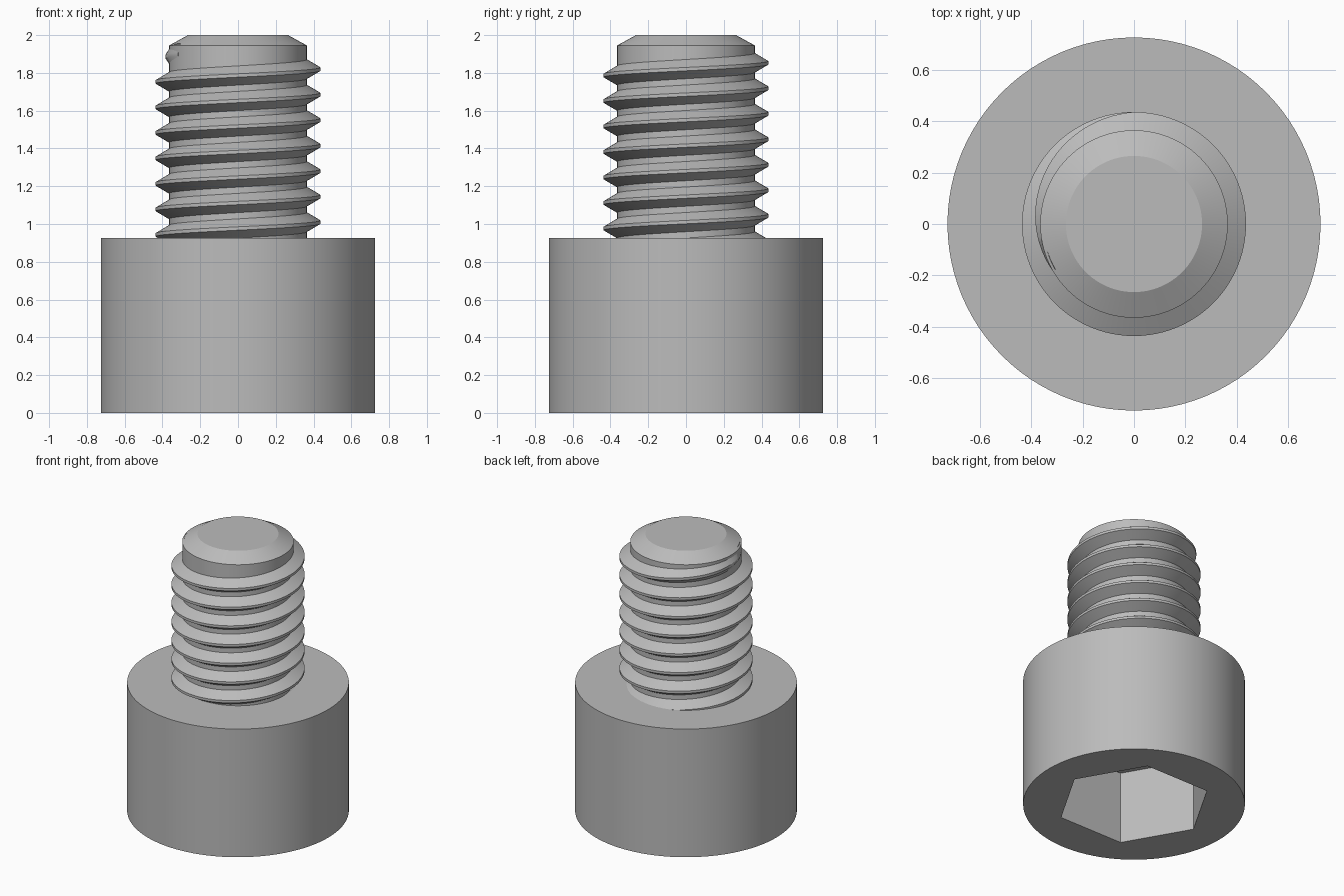
import bpy
import bmesh
from math import cos, sin, tau, radians

cube = bpy.data.objects.get("Cube")
if cube:
    bpy.data.objects.remove(cube, do_unlink=True)

steel = bpy.data.materials.new("grey steel")
steel.use_nodes = True
GREY = (0.5, 0.5, 0.5, 1)
steel.diffuse_color = GREY
steel.node_tree.nodes["Principled BSDF"].inputs["Base Color"].default_value = GREY

SIDES = 96
HEAD_RADIUS, HEAD_TOP = 0.726, 0.926
ROOT, CREST = 0.365, 0.436
PITCH = 0.135


def ring(bm, radius, z, sides=SIDES):
    return [bm.verts.new((radius * cos(tau * i / sides), radius * sin(tau * i / sides), z))
            for i in range(sides)]


def bridge(bm, a, b):
    n = len(a)
    for i in range(n):
        j = (i + 1) % n
        bm.faces.new((a[i], a[j], b[j], b[i]))


def finish(bm, name):
    bmesh.ops.recalc_face_normals(bm, faces=bm.faces)
    mesh = bpy.data.meshes.new(name)
    bm.to_mesh(mesh)
    bm.free()
    mesh.materials.append(steel)
    obj = bpy.data.objects.new(name, mesh)
    bpy.context.collection.objects.link(obj)
    bpy.ops.object.select_all(action="DESELECT")
    obj.select_set(True)
    bpy.context.view_layer.objects.active = obj
    bpy.ops.object.shade_smooth_by_angle(angle=radians(25))
    return obj


# Cylindrical head with a hexagonal socket in its underside
bm = bmesh.new()
top = ring(bm, HEAD_RADIUS, HEAD_TOP)
bottom = ring(bm, HEAD_RADIUS, 0)
socket_rim = ring(bm, 0.508, 0, 6)
socket_floor = ring(bm, 0.508, 0.523, 6)
bridge(bm, bottom, top)
bridge(bm, socket_rim, socket_floor)
bm.faces.new(top)
bm.faces.new(socket_floor)
rims = [bm.edges.get((loop[i - 1], loop[i]))
        for loop in (bottom, socket_rim) for i in range(len(loop))]
bmesh.ops.triangle_fill(bm, edges=rims, use_beauty=True)
finish(bm, "head")

# Shank with a chamfered tip
bm = bmesh.new()
rings = [ring(bm, r, z) for r, z in ((ROOT, 0.9), (ROOT, 1.945), (0.265, 2))]
for a, b in zip(rings, rings[1:]):
    bridge(bm, a, b)
bm.faces.new(rings[0])
bm.faces.new(rings[-1])
finish(bm, "shank")

# Right-handed helical thread that runs out near the tip
bm = bmesh.new()
RUNOUT_START, RUNOUT_END = 0.25, 0.585
first, last = int(-7.2 * SIDES), int(RUNOUT_END * SIDES)
previous = None
for i in range(first, last + 1):
    turn = i / SIDES
    fade = max(0, (turn - RUNOUT_START) / (RUNOUT_END - RUNOUT_START))
    crest = CREST - (CREST - ROOT) * fade
    z = 1.82 + PITCH * turn
    x, y = cos(tau * turn), sin(tau * turn)
    profile = ((ROOT - 0.012, -0.058), (crest, -0.009), (crest, 0.009), (ROOT - 0.012, 0.058))
    section = [bm.verts.new((r * x, r * y, z + dz)) for r, dz in profile]
    if previous:
        bridge(bm, previous, section)
    else:
        bm.faces.new(section)
    previous = section
bm.faces.new(previous)
finish(bm, "thread")
